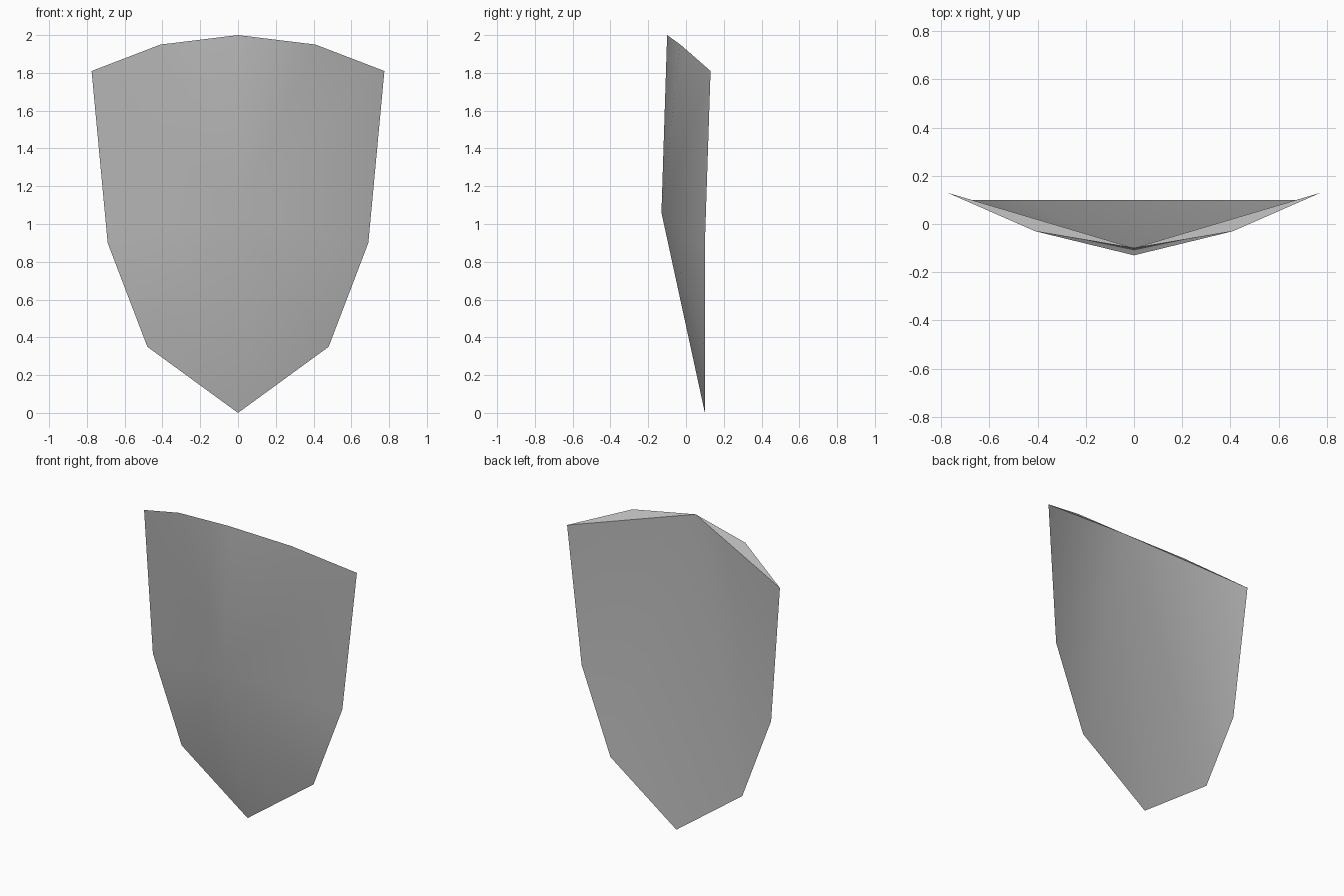
import bpy
import bmesh

cube = bpy.data.objects.get("Cube")
if cube:
    bpy.data.objects.remove(cube, do_unlink=True)

# Shield colour
steel = bpy.data.materials.new("plain_grey")
steel.use_nodes = True
grey = (0.48, 0.48, 0.48, 1)
steel.diffuse_color = grey
steel.node_tree.nodes["Principled BSDF"].inputs["Base Color"].default_value = grey

# Half of the rim, from the top centre down to the tip
TOP = (0, -0.1, 2)
TIP = (0, 0.1, 0)
BOSS = (0, -0.13, 1.06)
SIDE = [(0.41, -0.03, 1.95), (0.775, 0.13, 1.81), (0.69, 0.1, 0.9), (0.48, 0.1, 0.35)]

bm = bmesh.new()
top, tip, boss = [bm.verts.new(p) for p in (TOP, TIP, BOSS)]


def fan(hub, rim):
    """Fill triangles from a hub vertex to a chain of rim vertices."""
    for a, b in zip(rim, rim[1:]):
        bm.faces.new((hub, a, b))


for sign in (1, -1):
    side = [bm.verts.new((sign * x, y, z)) for x, y, z in SIDE]
    fan(boss, [top] + side + [tip])   # bulging front
    fan(top, side + [tip])            # top bevel and hollow back

bmesh.ops.recalc_face_normals(bm, faces=bm.faces[:])
mesh = bpy.data.meshes.new("shield")
bm.to_mesh(mesh)
bm.free()
mesh.materials.append(steel)

shield = bpy.data.objects.new("shield", mesh)
bpy.context.collection.objects.link(shield)
bpy.ops.object.select_all(action='DESELECT')
shield.select_set(True)
bpy.context.view_layer.objects.active = shield
bpy.ops.object.shade_smooth_by_angle()
